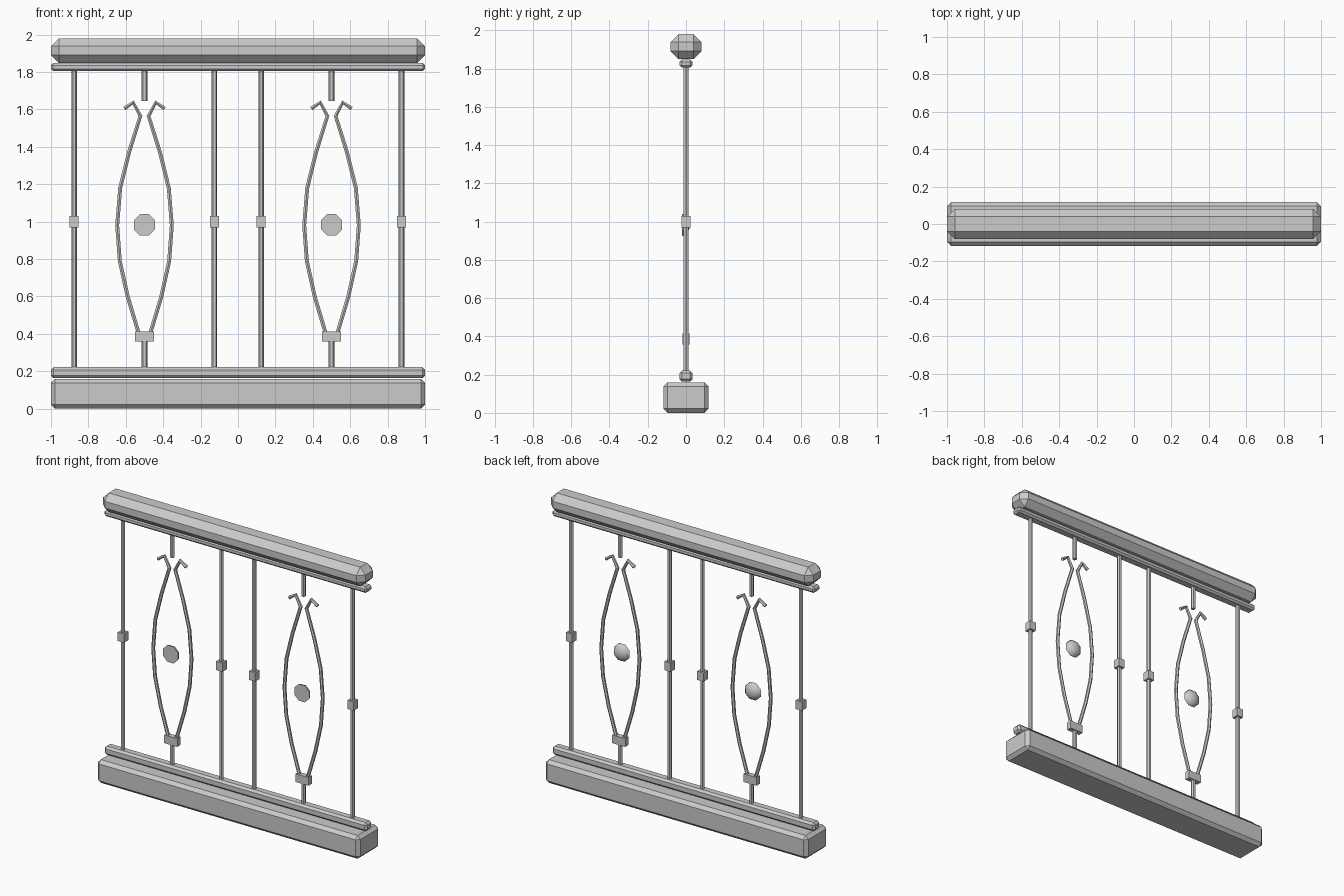
import bpy, bmesh, math
from mathutils import Matrix

if "Cube" in bpy.data.objects:
    bpy.data.objects.remove(bpy.data.objects["Cube"])


def box(name, x, y, z0, z1, half_x, half_y, bevel=0.0):
    bpy.ops.mesh.primitive_cube_add(size=1)
    o = bpy.context.object
    o.name = name
    o.data.transform(Matrix.Diagonal((2 * half_x, 2 * half_y, z1 - z0, 1)))
    o.location = (x, y, (z0 + z1) / 2)
    if bevel:
        m = o.modifiers.new("bevel", 'BEVEL')
        m.width = bevel
        m.segments = 1
    return o


def rod(name, x, z0, z1, r=0.015):
    bpy.ops.mesh.primitive_cylinder_add(vertices=6, radius=r, depth=z1 - z0)
    o = bpy.context.object
    o.name = name
    o.data.transform(Matrix.Rotation(math.pi / 2, 4, 'Z'))
    o.location = (x, 0, (z0 + z1) / 2)
    return o


def scroll(name, x, side):
    pts = [(0.03, 0.40), (0.09, 0.60), (0.132, 0.79), (0.146, 0.98), (0.13, 1.18),
           (0.083, 1.37), (0.022, 1.565), (0.06, 1.637), (0.108, 1.605)]
    c = bpy.data.curves.new(name, 'CURVE')
    c.dimensions = '3D'
    c.bevel_depth = 0.012
    c.bevel_resolution = 1
    c.use_fill_caps = True
    s = c.splines.new('POLY')
    s.points.add(len(pts) - 1)
    for p, (px, pz) in zip(s.points, pts):
        p.co = (side * px, 0, pz, 1)
    s.use_smooth = False
    o = bpy.data.objects.new(name, c)
    o.location.x = x
    bpy.context.collection.objects.link(o)


def boss(name, x):
    # half sphere, flat at the front and domed at the back
    bm = bmesh.new()
    bmesh.ops.create_uvsphere(bm, u_segments=8, v_segments=8, radius=0.062)
    cut = bmesh.ops.bisect_plane(bm, geom=bm.verts[:] + bm.edges[:] + bm.faces[:],
                                 plane_co=(0, 0, 0), plane_no=(0, 0, -1), clear_outer=True)
    bmesh.ops.holes_fill(bm, edges=[e for e in bm.edges if e.is_boundary], sides=0)
    bm.transform(Matrix.Rotation(-math.pi / 2, 4, 'X')
                 @ Matrix.Rotation(math.pi / 8, 4, 'Z')
                 @ Matrix.Diagonal((1, 1, 0.65, 1)))
    bmesh.ops.recalc_face_normals(bm, faces=bm.faces[:])
    me = bpy.data.meshes.new(name)
    bm.to_mesh(me)
    bm.free()
    o = bpy.data.objects.new(name, me)
    o.location = (x, -0.02, 0.983)
    bpy.context.collection.objects.link(o)
    bpy.ops.object.select_all(action='DESELECT')
    o.select_set(True)
    bpy.context.view_layer.objects.active = o
    bpy.ops.object.shade_smooth_by_angle(angle=math.radians(50))


# plinth, rails and handrail
box("base_plinth", 0, 0, 0.0, 0.16, 1, 0.118, 0.022)
box("lower_rail", 0, 0, 0.163, 0.222, 1, 0.034, 0.014)
box("upper_rail", 0, 0, 1.805, 1.847, 1, 0.034, 0.012)
box("handrail", 0, 0, 1.849, 1.98, 1, 0.081, 0.042)

# plain bars with square knuckles
for i, x in enumerate((-0.876, -0.126, 0.124, 0.874)):
    rod(f"plain_bar_{i}", x, 0.215, 1.81)
    box(f"bar_knuckle_{i}", x, 0, 0.97, 1.03, 0.024, 0.024)

# ornamental spindles
for i, x in enumerate((-0.5, 0.5)):
    rod(f"lower_stub_{i}", x, 0.215, 0.37)
    rod(f"upper_stub_{i}", x, 1.645, 1.81)
    box(f"collar_{i}", x, 0, 0.358, 0.414, 0.05, 0.018)
    scroll(f"left_scroll_{i}", x, -1)
    scroll(f"right_scroll_{i}", x, 1)
    boss(f"boss_{i}", x)
